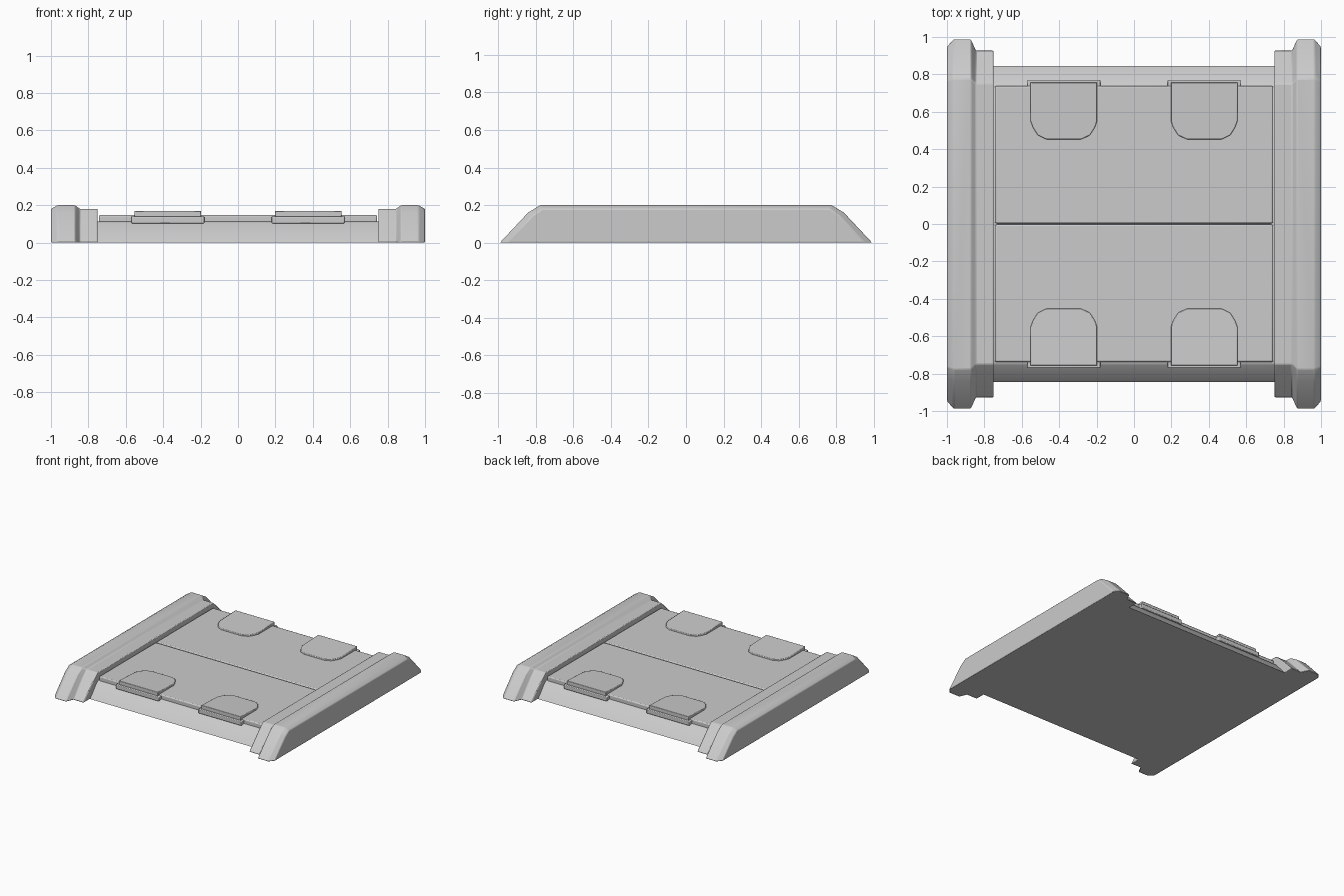
import bpy, bmesh, math

if "Cube" in bpy.data.objects:
    bpy.data.objects.remove(bpy.data.objects["Cube"])

grey = bpy.data.materials.new("plain_grey")
grey.diffuse_color = (0.6, 0.6, 0.6, 1)
grey.use_nodes = True
grey.node_tree.nodes["Principled BSDF"].inputs["Base Color"].default_value = grey.diffuse_color


def finish(name, bm, bevel=0.0, segments=2):
    bmesh.ops.recalc_face_normals(bm, faces=bm.faces)
    me = bpy.data.meshes.new(name)
    bm.to_mesh(me)
    bm.free()
    me.materials.append(grey)
    ob = bpy.data.objects.new(name, me)
    bpy.context.collection.objects.link(ob)
    if bevel:
        mod = ob.modifiers.new("soft_edges", 'BEVEL')
        mod.width, mod.segments = bevel, segments
        mod.limit_method, mod.angle_limit = 'ANGLE', math.radians(25)
    bpy.ops.object.select_all(action='DESELECT')
    ob.select_set(True)
    bpy.context.view_layer.objects.active = ob
    bpy.ops.object.shade_smooth_by_angle(angle=math.radians(30))
    return ob


def loft(name, sections, bevel=0.0):
    """Skin a list of equal-length closed rings and cap both ends."""
    bm = bmesh.new()
    rings = [[bm.verts.new(p) for p in s] for s in sections]
    n = len(rings[0])
    for a, b in zip(rings, rings[1:]):
        for i in range(n):
            j = (i + 1) % n
            bm.faces.new((a[i], a[j], b[j], b[i]))
    bm.faces.new(rings[0])
    bm.faces.new(rings[-1])
    return finish(name, bm, bevel)


def box(name, x0, x1, y0, y1, z0, z1, bevel=0.0):
    ring = [(y0, z0), (y1, z0), (y1, z1), (y0, z1)]
    return loft(name, [[(x, y, z) for y, z in ring] for x in (x0, x1)], bevel)


def arch(x, half):
    """Ring in the yz plane, symmetric front to back."""
    return [(x, y, z) for y, z in half] + [(x, -y, z) for y, z in reversed(half)]


# Side rails: low inner ledge stepping up to a chamfered outer ridge
low = [(0.93, 0), (0.795, 0.14), (0.75, 0.18)]
high = [(0.99, 0), (0.84, 0.16), (0.775, 0.2)]
outer = [(0.95, 0), (0.815, 0.145), (0.765, 0.18)]
columns = [(0.75, low), (0.845, low), (0.872, high), (0.965, high), (1.0, outer)]
for side, label in ((-1, "left"), (1, "right")):
    loft(label + "_rail", [arch(side * x, h) for x, h in columns], 0.006)

# Base slab with sloping front and back
slab = [(0.845, 0), (0.755, 0.105), (0.74, 0.112)]
loft("base_slab", [arch(x, slab) for x in (-0.76, 0.76)])

# Two cover panels separated by a centre groove
for s, label in ((-1, "front"), (1, "back")):
    y0, y1 = sorted((s * 0.004, s * 0.737))
    box(label + "_panel", -0.744, 0.744, y0, y1, 0.10, 0.147, 0.008)

# Latches: rounded flap tapering inward, with a lip over the panel edge
half = [(0.178, 0.757), (0.178, 0.55), (0.165, 0.515), (0.14, 0.475), (0.095, 0.453)]
outline = half + [(-x, y) for x, y in reversed(half)]
for s, end in ((-1, "front"), (1, "back")):
    for cx, label in ((-0.375, "left"), (0.375, "right")):
        tops = [(cx + x, s * y, 0.157 + 0.013 * (y - 0.453) / 0.304) for x, y in outline]
        bottoms = [(x, y, 0.135) for x, y, z in tops]
        loft(f"{end}_{label}_latch_flap", [bottoms, tops], 0.004)
        y0, y1 = sorted((s * 0.72, s * 0.77))
        box(f"{end}_{label}_latch_lip", cx - 0.195, cx + 0.195, y0, y1, 0.103, 0.14, 0.005)
